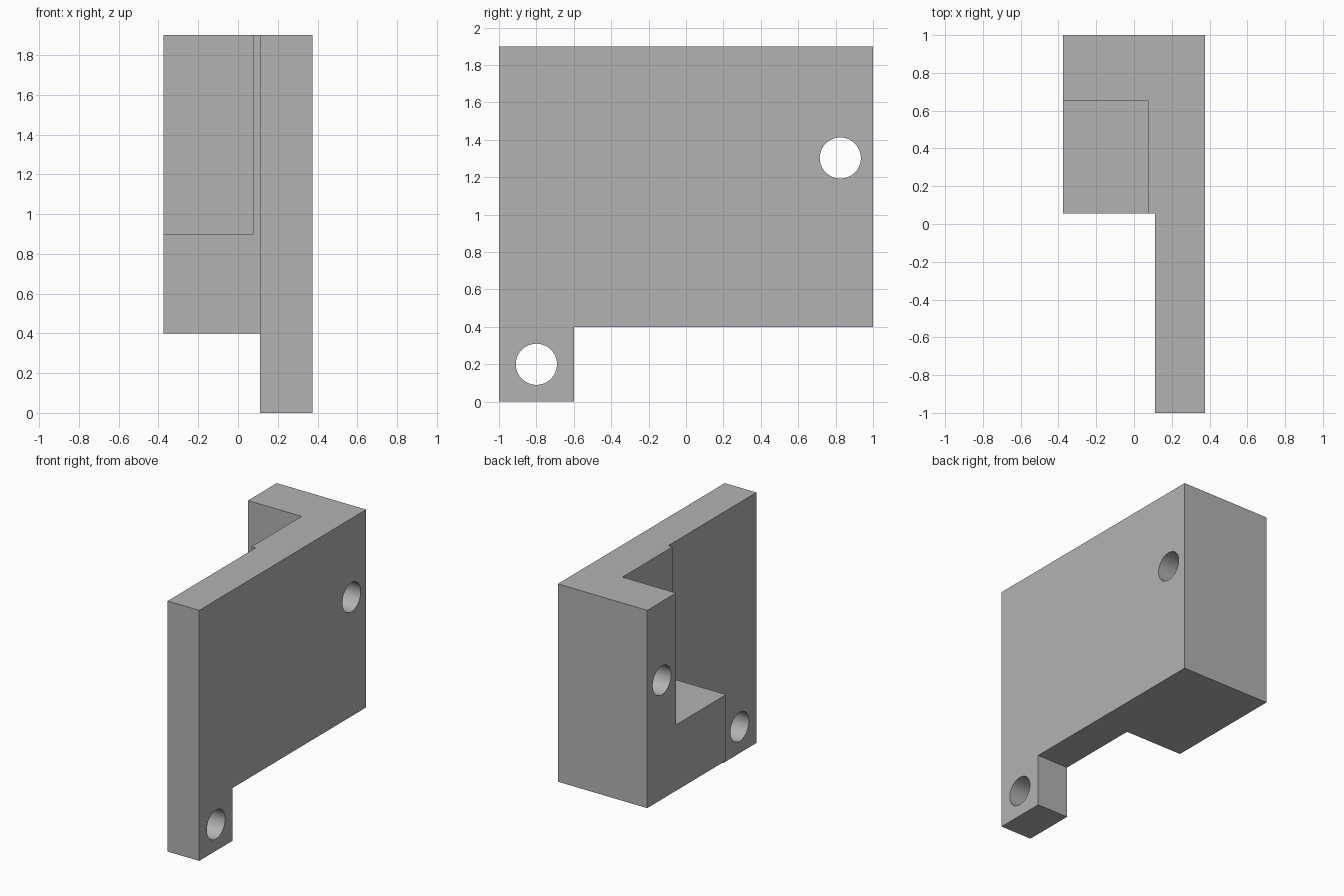
import bpy
import math

if "Cube" in bpy.data.objects:
    bpy.data.objects.remove(bpy.data.objects["Cube"], do_unlink=True)

grey = bpy.data.materials.new("plain grey")
grey.use_nodes = True
color = (0.45, 0.45, 0.45, 1)
grey.diffuse_color = color
grey.node_tree.nodes["Principled BSDF"].inputs["Base Color"].default_value = color


def box(name, x, y, z):
    """Box spanning the given (low, high) ranges."""
    spans = (x, y, z)
    bpy.ops.mesh.primitive_cube_add(size=1, location=[sum(s) / 2 for s in spans])
    obj = bpy.context.object
    obj.name = name
    obj.scale = [s[1] - s[0] for s in spans]
    bpy.ops.object.transform_apply(location=True, rotation=True, scale=True)
    obj.data.materials.append(grey)
    return obj


def hole(name, y, z, radius=0.11):
    """Cylinder running right through along x."""
    bpy.ops.mesh.primitive_cylinder_add(vertices=64, radius=radius, depth=2,
                                        location=(0, y, z),
                                        rotation=(0, math.pi / 2, 0))
    obj = bpy.context.object
    obj.name = name
    bpy.ops.object.transform_apply(location=True, rotation=True, scale=True)
    obj.data.materials.append(grey)
    return obj


# Solid blank, then everything that is milled away from it
bracket = box("bracket", (-0.375, 0.375), (-1, 1), (0, 1.9))
cutters = [
    box("front_pocket", (-1, 0.11), (-2, 0.055), (-1, 3)),
    box("undercut", (-1, 1), (-0.6, 2), (-1, 0.4)),
    box("upper_notch", (-1, 0.075), (-0.5, 0.655), (0.9, 3)),
    hole("tab_hole", -0.8, 0.2),
    hole("rear_hole", 0.825, 1.303),
]

bpy.ops.object.select_all(action="DESELECT")
bpy.context.view_layer.objects.active = bracket
bracket.select_set(True)
for cutter in cutters:
    cutter.hide_render = True
    cut = bracket.modifiers.new(cutter.name, "BOOLEAN")
    cut.operation = "DIFFERENCE"
    cut.solver = "EXACT"
    cut.object = cutter
    bpy.ops.object.modifier_apply(modifier=cut.name)
    bpy.data.objects.remove(cutter, do_unlink=True)

# Smooth bores, crisp edges
bpy.ops.object.shade_smooth_by_angle(angle=math.radians(30))
